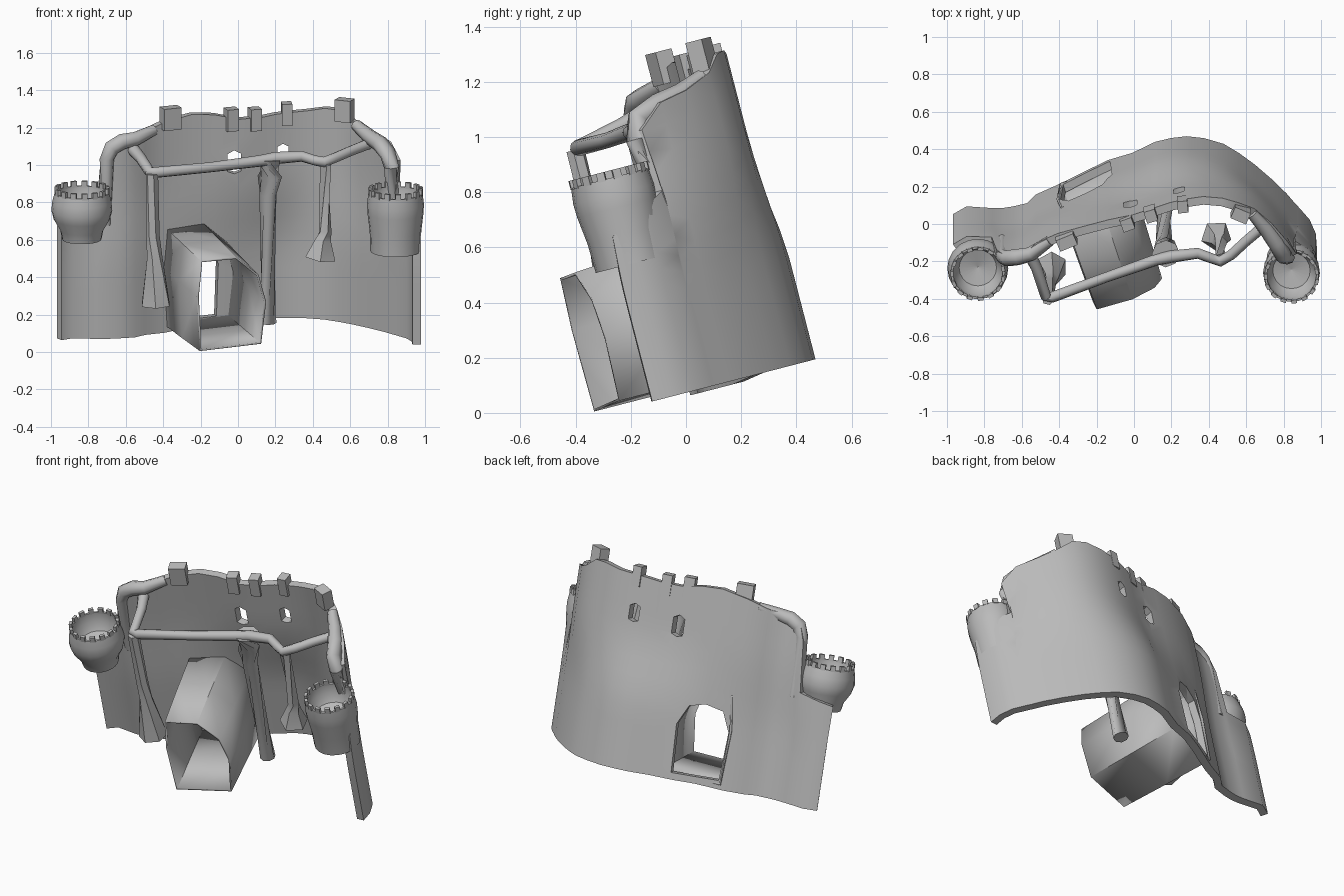
import bpy, bmesh
from math import sin, cos, pi, radians
from mathutils import Matrix, Vector

if "Cube" in bpy.data.objects:
    bpy.data.objects.remove(bpy.data.objects["Cube"])

# The castle is modelled upright, then everything is tipped back by this matrix
TILT = Matrix.Translation((0, -0.33, 0)) @ Matrix.Rotation(radians(14.5), 4, 'X')
STONE = bpy.data.materials.new("dark_stone")
STONE.diffuse_color = (.5, .5, .5, 1)
STONE.use_nodes = True
STONE.node_tree.nodes["Principled BSDF"].inputs["Base Color"].default_value = STONE.diffuse_color


def make(name, verts, faces, angle=35):
    me = bpy.data.meshes.new(name)
    me.from_pydata([tuple(v) for v in verts], [], faces)
    bm = bmesh.new()
    bm.from_mesh(me)
    bmesh.ops.recalc_face_normals(bm, faces=bm.faces)
    bm.transform(TILT)
    bm.to_mesh(me)
    bm.free()
    me.materials.append(STONE)
    ob = bpy.data.objects.new(name, me)
    bpy.context.collection.objects.link(ob)
    activate(ob)
    if angle:
        bpy.ops.object.shade_smooth_by_angle(angle=radians(angle))
    return ob


def activate(ob):
    bpy.ops.object.select_all(action='DESELECT')
    ob.select_set(True)
    bpy.context.view_layer.objects.active = ob


def loft(name, rings, caps=True, angle=35):
    n = len(rings[0])
    verts = [v for r in rings for v in r]
    faces = [(i * n + j, i * n + (j + 1) % n, (i + 1) * n + (j + 1) % n, (i + 1) * n + j)
             for i in range(len(rings) - 1) for j in range(n)]
    if caps:
        faces += [tuple(range(n)), tuple(range(len(verts) - n, len(verts)))]
    return make(name, verts, faces, angle)


def tube(name, pts, radii, n=8):
    pts = [Vector(p) for p in pts]
    rings = []
    for i, p in enumerate(pts):
        t = (pts[min(i + 1, len(pts) - 1)] - pts[max(i - 1, 0)]).normalized()
        q = t.to_track_quat('Z', 'Y')
        rings.append([p + q @ Vector((radii[i] * cos(2 * pi * k / n), radii[i] * sin(2 * pi * k / n), 0))
                      for k in range(n)])
    return loft(name, rings, True, 50)


def box(name, c, size, rot=0):
    m = Matrix.Translation(c) @ Matrix.Rotation(rot, 4, 'Z')
    corners = ((-.5, -.5), (.5, -.5), (.5, .5), (-.5, .5))
    rings = [[m @ Vector((a * size[0], b * size[1], z * size[2])) for a, b in corners] for z in (-.5, .5)]
    return loft(name, rings, True, 0)


def solidify(ob, t):
    m = ob.modifiers.new("thickness", 'SOLIDIFY')
    m.thickness, m.offset = t, 0
    activate(ob)
    bpy.ops.object.modifier_apply(modifier=m.name)


def cut(ob, cutter):
    m = ob.modifiers.new("cut", 'BOOLEAN')
    m.operation, m.solver, m.object = 'DIFFERENCE', 'EXACT', cutter
    activate(ob)
    bpy.ops.object.modifier_apply(modifier=m.name)
    bpy.data.objects.remove(cutter)


# Curtain wall columns: x, depth low down, depth high up, top height
COLS = [(-.955, .37, .36, .60), (-.89, .41, .41, .62), (-.76, .40, .42, .64), (-.735, .40, .42, .94),
        (-.70, .40, .42, 1.03), (-.64, .41, .43, 1.06), (-.56, .43, .45, 1.08), (-.51, .48, .50, 1.09),
        (-.40, .53, .56, 1.13), (-.25, .61, .61, 1.16), (-.13, .67, .64, 1.15), (0, .71, .66, 1.12),
        (.12, .77, .70, 1.12), (.20, .79, .73, 1.13), (.28, .80, .75, 1.135), (.37, .79, .765, 1.14),
        (.47, .76, .76, 1.155), (.55, .71, .735, 1.15), (.63, .65, .69, 1.09), (.72, .57, .60, 1.05),
        (.80, .49, .50, 1.03), (.85, .43, .41, .95), (.86, .42, .42, .72), (.92, .35, .36, .68),
        (.95, .28, .29, .66), (.955, .21, .23, .6)]
ROWS = 12
verts = []
for x, lo, hi, top in COLS:
    base = -.025 if x < -.3 else -.012
    for r in range(ROWS + 1):
        h = base + (top - base) * r / ROWS
        s = min(1, max(0, (h - .35) / .5))
        s = s * s * (3 - 2 * s)
        verts.append((x, lo + (hi - lo) * s, h))
n = ROWS + 1
wall = make("curtain_wall", verts, [(i * n + r, (i + 1) * n + r, (i + 1) * n + r + 1, i * n + r + 1)
                                    for i in range(len(COLS) - 1) for r in range(ROWS)], 0)
solidify(wall, .045)

# Back doorway and two six-sided windows
door = [(-.13, .03), (.135, .03), (.145, .32), (.09, .44), (0, .465), (-.10, .44), (-.145, .32)]
cut(wall, loft("door_cutter", [[(-.25 + a - .3 * d, .61 + .3 * a + d, h) for a, h in door]
                               for d in (-.15, .2)], True, 0))
for x, v, h, w, t in ((-.02, .66, .885, .035, .065), (.24, .74, .91, .03, .055)):
    hexa = [(-w, -t * .8), (0, -t), (w, -t * .8), (w, t * .7), (0, t), (-w, t * .7)]
    cut(wall, loft("window_cutter", [[(x + a, v + d, h + b) for a, b in hexa] for d in (-.15, .15)], True, 0))
activate(wall)
bpy.ops.object.shade_smooth_by_angle(angle=radians(50))

# Rolled rims on the wall shoulders
tube("left_shoulder_rim", [(-.705, .41, .60), (-.70, .41, .96), (-.675, .415, 1.02), (-.62, .43, 1.05),
                           (-.55, .45, 1.06), (-.45, .53, 1.09)], [.03, .04, .045, .045, .04, .03])
tube("right_shoulder_rim", [(.82, .42, .70), (.82, .395, .92), (.80, .42, .99), (.76, .50, 1.02),
                            (.70, .59, 1.04), (.63, .68, 1.08)], [.03, .04, .045, .045, .04, .03])

# Merlons on the wall top
for x, v, top, w, rot in ((-.36, .55, 1.21, .10, .4), (-.035, .64, 1.18, .065, .35), (.09, .685, 1.17, .06, .3),
                          (.26, .74, 1.185, .055, .1), (.57, .70, 1.215, .09, -.4)):
    box("wall_merlon", (x, v, top - .06), (w, .065, .12), rot)

# Gate tunnel, skewed to the left as it runs back
gate = [(-.2, 0), (.12, .015), (.145, .24), (.105, .39), (-.01, .495), (-.195, .49), (-.215, .3)]
rings = []
for dx, dv, s in ((0, 0, 1), (-.09, .28, 1.04), (-.18, .57, 1.08)):
    rings.append([(-.04 + (x + .04) * s + dx, (x + .2) * .3 + dv, .01 + h * s) for x, h in gate])
tunnel = loft("gate_tunnel", rings, False, 40)
solidify(tunnel, .012)


# Round corner towers with open bowls and crenellated rims
def tower(side, cx, cv, profile, n=20):
    rings = [[(cx + r * cos(2 * pi * k / n), cv + r * sin(2 * pi * k / n), h) for k in range(n)]
             for r, h in profile]
    loft(side + "_tower", rings, False, 45)
    for k in range(15):
        a = 2 * pi * (k + .5) / 15
        box(side + "_tower_merlon", (cx + .138 * cos(a), cv + .138 * sin(a), .82), (.018, .03, .034), a)


bowl = [(.145, .81), (.133, .81), (.13, .75), (.10, .70), (.001, .68)]
tower("right", .842, .265, [(.135, .49), (.138, .6), (.15, .70), (.152, .75)] + bowl)
tower("left", -.835, .28, [(.105, .55), (.115, .60), (.15, .66), (.163, .71), (.158, .76)] + bowl)

# Front rail joining the posts to the wall
tube("front_rail", [(-.57, .46, 1.01), (-.52, .35, .98), (-.47, .18, .945), (-.44, .18, .945), (-.15, .29, .945),
                    (.12, .39, .955), (.2, .41, .965), (.34, .43, .97), (.41, .40, .955), (.46, .38, .95),
                    (.52, .42, .965), (.60, .50, .98), (.72, .61, 1.0)],
     [.035, .03, .028, .03, .028, .032, .034, .03, .028, .03, .028, .028, .03])

# Posts under the rail
tube("left_post", [(-.46, .17, .94), (-.455, .165, .6), (-.445, .16, .48), (-.44, .16, .22)],
     [.034, .036, .042, .085], 6)
tube("middle_post", [(.17, .425, .96), (.17, .425, .86), (.16, .425, .76), (.16, .43, .05)],
     [.075, .065, .048, .045], 8)
tube("right_post", [(.465, .39, .94), (.465, .385, .57), (.455, .385, .52), (.44, .385, .42)],
     [.033, .035, .045, .085], 5)
